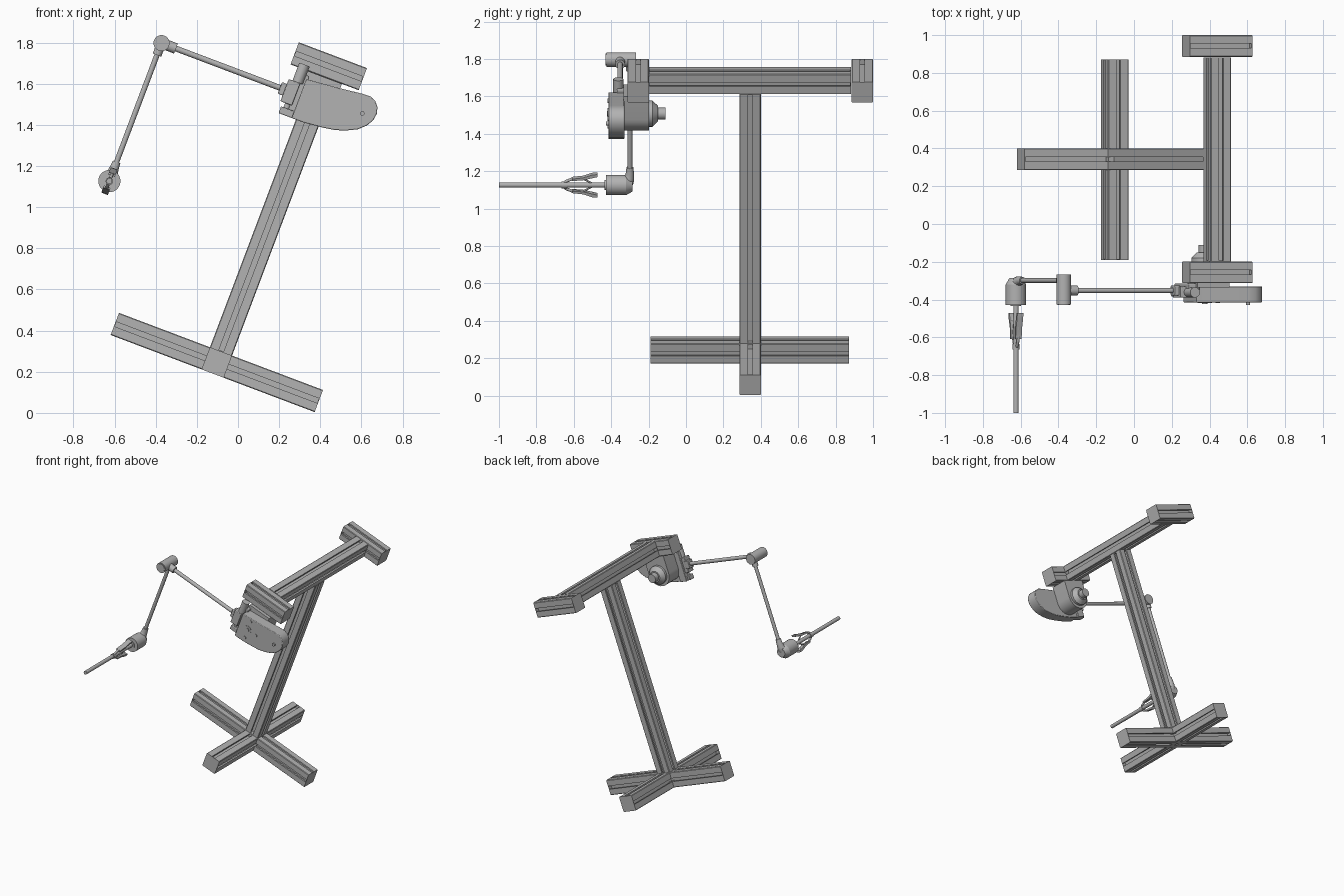
import bpy, bmesh, math
from mathutils import Matrix, Vector

cube = bpy.data.objects.get("Cube")
if cube:
    bpy.data.objects.remove(cube, do_unlink=True)

grey = bpy.data.materials.new("plain grey metal")
grey.use_nodes = True
grey.diffuse_color = (0.45, 0.45, 0.45, 1)
grey.node_tree.nodes["Principled BSDF"].inputs["Base Color"].default_value = grey.diffuse_color

# The whole stand leans about y: parts are built upright, then placed with this matrix
LEAN = Matrix.Translation((-0.103, 0, 0.245)) @ Matrix.Rotation(math.radians(20.7), 4, 'Y')
MAP = {'x': lambda p, q, t: (t, p, q),
       'y': lambda p, q, t: (p, t, q),
       'z': lambda p, q, t: (p, q, t)}
parts = []


def finish(name, mesh):
    mesh.materials.clear()
    mesh.materials.append(grey)
    ob = bpy.data.objects.new(name, mesh)
    bpy.context.collection.objects.link(ob)
    ob.matrix_world = LEAN
    parts.append(ob)
    return ob


def from_bmesh(name, bm):
    bmesh.ops.recalc_face_normals(bm, faces=bm.faces)
    mesh = bpy.data.meshes.new(name)
    bm.to_mesh(mesh)
    bm.free()
    return finish(name, mesh)


def prism(name, outline, axis, a, b, bevel=0):
    """Extrude a 2D outline along an axis from a to b."""
    bm = bmesh.new()
    ends = [[bm.verts.new(MAP[axis](p, q, t)) for p, q in outline] for t in (a, b)]
    for ring in ends:
        bm.faces.new(ring)
    n = len(outline)
    for i in range(n):
        j = (i + 1) % n
        bm.faces.new((ends[0][i], ends[0][j], ends[1][j], ends[1][i]))
    ob = from_bmesh(name, bm)
    if bevel:
        mod = ob.modifiers.new("soft edges", 'BEVEL')
        mod.width, mod.segments = bevel, 2
    return ob


def box(name, x, y, z, bevel=0.004):
    return prism(name, [(x[0], z[0]), (x[1], z[0]), (x[1], z[1]), (x[0], z[1])],
                 'y', y[0], y[1], bevel)


def cyl(name, p, q, r1, r2=None, sides=32):
    p, q = Vector(p), Vector(q)
    bm = bmesh.new()
    turn = (q - p).to_track_quat('Z', 'Y').to_matrix().to_4x4()
    bmesh.ops.create_cone(bm, cap_ends=True, segments=sides, radius1=r1,
                          radius2=r1 if r2 is None else r2, depth=(q - p).length,
                          matrix=Matrix.Translation((p + q) / 2) @ turn)
    return from_bmesh(name, bm)


def tube(name, points):
    """Round tube through (x, y, z, radius) points."""
    cu = bpy.data.curves.new(name, 'CURVE')
    cu.dimensions, cu.bevel_depth, cu.bevel_resolution = '3D', 1, 5
    cu.use_fill_caps = True
    sp = cu.splines.new('POLY')
    sp.points.add(len(points) - 1)
    for pt, (x, y, z, r) in zip(sp.points, points):
        pt.co, pt.radius = (x, y, z, 1), r
    tmp = bpy.data.objects.new(name + " path", cu)
    bpy.context.collection.objects.link(tmp)
    dg = bpy.context.evaluated_depsgraph_get()
    mesh = bpy.data.meshes.new_from_object(tmp.evaluated_get(dg))
    bpy.data.objects.remove(tmp, do_unlink=True)
    return finish(name, mesh)


# Slotted square extrusion profile
H, C, S, LIP, CAV, IN = 0.0575, 0.004, 0.012, 0.046, 0.022, 0.027
side = [(-H + C, -H), (-S, -H), (-S, -LIP), (-CAV, -LIP), (-CAV, -IN),
        (CAV, -IN), (CAV, -LIP), (S, -LIP), (S, -H), (H - C, -H)]


def four_sides(pts):
    out = []
    for _ in range(4):
        out += pts
        pts = [(-q, p) for p, q in pts]
    return out


slotted = four_sides(side)
plain = four_sides([side[0], side[-1]])


def bar(name, axis, a, b, p, q):
    cap = 0.004
    for label, shape, s, e in (("", slotted, a + cap, b - cap),
                               (" start cap", plain, a, a + cap),
                               (" end cap", plain, b - cap, b)):
        prism(name + label, [(u + p, v + q) for u, v in shape], axis, s, e)


# Frame
TOP, YC = 1.539, 0.343
bar("base cross bar", 'x', -0.53, 0.53, YC, 0)
bar("base long bar", 'y', -0.19, 0.872, 0, 0)
bar("column", 'z', H, TOP - H, 0, YC)
bar("top rail", 'y', -0.198, 0.882, 0, TOP)
bar("rear end bar", 'x', -0.177, 0.177, 0.9425, TOP)
bar("front end bar", 'x', -0.177, 0.177, -0.256, TOP)

# Motor under the front end bar
MZ = 1.35
arc = [(0.09 * math.cos(a), MZ + 0.09 * math.sin(a))
       for a in (math.pi + i * math.pi / 16 for i in range(17))]
prism("motor housing", arc + [(0.09, TOP - H), (-0.09, TOP - H)], 'y', -0.335, -0.198)
cyl("motor collar", (0, -0.2, MZ), (0, -0.18, MZ), 0.07)
cyl("motor cone", (0, -0.18, MZ), (0, -0.15, MZ), 0.07, 0.042)
cyl("motor shaft", (0, -0.152, MZ), (0, -0.11, MZ), 0.032)

# Teardrop gear cover
cover = [(-0.08, 1.24), (-0.02, 1.24), (0.08, 1.25), (0.14, 1.26), (0.19, 1.277), (0.24, 1.302),
         (0.275, 1.335), (0.295, 1.37), (0.3, 1.405), (0.292, 1.437), (0.27, 1.462),
         (0.24, 1.474), (0.2, 1.472), (0.08, 1.457), (-0.08, 1.442)]
prism("gear cover", cover, 'y', -0.415, -0.33, 0.004)
cyl("cover hub ring", (0, -0.414, MZ), (0, -0.419, MZ), 0.031)
cyl("cover hub", (0, -0.418, MZ), (0, -0.423, MZ), 0.015)
for i, (x, z) in enumerate([(0, MZ + 0.073), (0.075, MZ), (0, MZ - 0.073)]):
    cyl(f"cover screw {i + 1}", (x, -0.414, z), (x, -0.419, z), 0.012, sides=16)
cyl("cover pin", (0.234, -0.41, 1.382), (0.234, -0.428, 1.382), 0.011, sides=16)

# Hinge that carries the arm
AX, AZ = -0.80, 1.357
box("hinge back plate", (-0.13, -0.07), (-0.37, -0.315), (1.24, 1.46))
box("hinge lower lug", (-0.148, -0.07), (-0.385, -0.335), (1.24, 1.275))
box("hinge knuckle", (-0.16, -0.1), (-0.39, -0.33), (1.297, 1.412))
cyl("hinge pin", (-0.12, -0.36, 1.25), (-0.12, -0.36, 1.42), 0.015)
cyl("hinge barrel", (-0.113, -0.362, 1.412), (-0.113, -0.362, 1.505), 0.027)
box("arm clevis", (-0.185, -0.15), (-0.378, -0.326), (AZ - 0.03, AZ + 0.03))

# Arm rods and elbow
cyl("upper arm rod", (-0.17, -0.352, AZ), (AX, -0.352, AZ), 0.014)
cyl("upper arm collar", (AX, -0.352, AZ), (AX + 0.075, -0.352, AZ), 0.026)
cyl("elbow", (AX, -0.425, AZ), (AX, -0.268, AZ), 0.039)
cyl("elbow end cap", (AX, -0.43, AZ), (AX, -0.42, AZ), 0.033)
cyl("lower arm collar", (AX, -0.3, AZ), (AX, -0.3, AZ - 0.062), 0.022)
cyl("lower arm rod", (AX, -0.3, AZ), (AX, -0.3, 0.71), 0.013)

# Wrist
WZ = 0.64
tube("wrist bend", [(AX, y, WZ + z, r) for y, z, r in
                    [(-0.3, 0.1, 0.019), (-0.3, 0.07, 0.022), (-0.302, 0.045, 0.026),
                     (-0.308, 0.025, 0.032), (-0.322, 0.008, 0.042), (-0.345, 0, 0.053)]])
cyl("wrist body", (AX, -0.428, WZ), (AX, -0.32, WZ), 0.054)
cyl("wrist back", (AX, -0.32, WZ), (AX, -0.285, WZ), 0.054, 0.034)
cyl("wrist nose", (AX, -0.435, WZ), (AX, -0.425, WZ), 0.028)

# Tool rod with two sprung handles
cyl("tool rod", (AX, -1.0, WZ), (AX, -0.43, WZ), 0.014)
cyl("handle collar", (AX, -0.665, WZ), (AX, -0.635, WZ), 0.018)
for label, s in (("upper", 1), ("lower", -1)):
    tube(label + " handle", [(AX, y, WZ + s * z, 0.008) for y, z in
                             [(-0.655, 0.005), (-0.64, 0.022), (-0.61, 0.034), (-0.57, 0.036),
                              (-0.535, 0.043), (-0.475, 0.058)]])
    pad = [(-0.61, 0.029), (-0.55, 0.033), (-0.472, 0.052), (-0.472, 0.066), (-0.5, 0.064),
           (-0.55, 0.047), (-0.61, 0.04)]
    prism(label + " handle pad", [(y, WZ + s * z) for y, z in pad], 'x', AX - 0.017, AX + 0.017)
    tube(label + " handle link", [(AX, -0.5, WZ + s * 0.008, 0.005),
                                  (AX, -0.55, WZ + s * 0.036, 0.005)])

# Smooth round parts, keep hard edges sharp
bpy.ops.object.select_all(action='DESELECT')
for ob in parts:
    ob.select_set(True)
bpy.context.view_layer.objects.active = parts[0]
bpy.ops.object.shade_smooth_by_angle(angle=math.radians(30))
